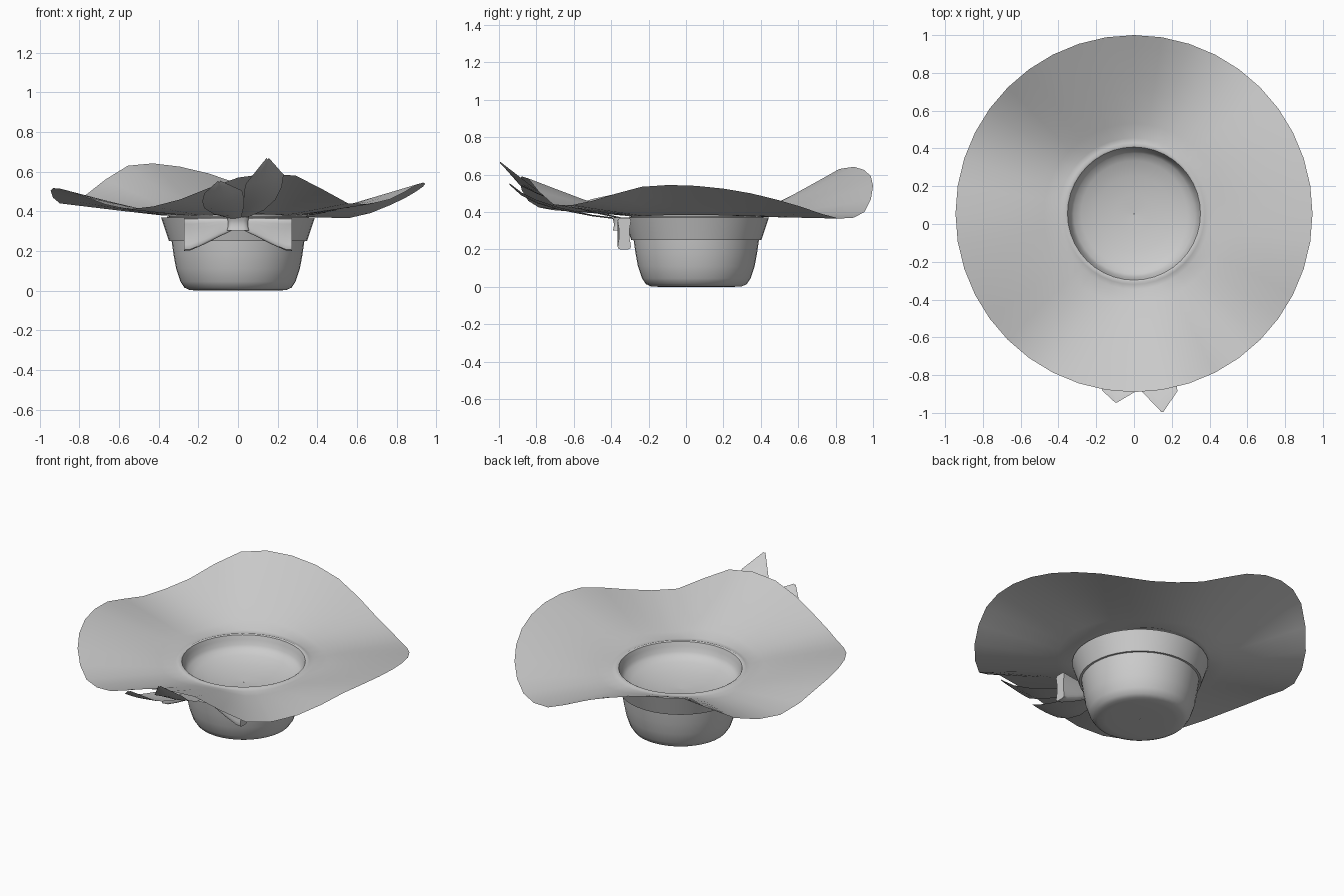
import bpy, bmesh, math
from mathutils import Vector

if "Cube" in bpy.data.objects:
    bpy.data.objects.remove(bpy.data.objects["Cube"])

SIDES = 40
CY = 0.055          # crown axis sits a little behind the origin


def finish(name, verts, faces, angle=40):
    me = bpy.data.meshes.new(name)
    me.from_pydata([tuple(v) for v in verts], [], faces)
    bm = bmesh.new()
    bm.from_mesh(me)
    bmesh.ops.recalc_face_normals(bm, faces=bm.faces)
    bm.to_mesh(me)
    bm.free()
    ob = bpy.data.objects.new(name, me)
    bpy.context.collection.objects.link(ob)
    bpy.ops.object.select_all(action='DESELECT')
    ob.select_set(True)
    bpy.context.view_layer.objects.active = ob
    bpy.ops.object.shade_smooth_by_angle(angle=math.radians(angle))
    return ob


def loft(name, rings, closed=True, caps=False, angle=40):
    n = len(rings[0])
    verts = [v for r in rings for v in r]
    faces = []
    for i in range(len(rings) - 1):
        for j in range(n if closed else n - 1):
            k = (j + 1) % n
            faces.append((i*n + j, i*n + k, (i+1)*n + k, (i+1)*n + j))
    if caps:
        faces.append(tuple(range(n)))
        faces.append(tuple((len(rings) - 1)*n + j for j in range(n)))
    return finish(name, verts, faces, angle)


def circle(r, z):
    pts = []
    for j in range(SIDES):
        a = 2*math.pi*j/SIDES
        pts.append(Vector((r*math.cos(a), CY + r*math.sin(a), z)))
    return pts


# Wavy brim: outer edge height every 18 degrees from +x, smoothed to 40 points
edge = [.54, .50, .43, .365, .40, .54, .625, .63, .485, .44,
        .505, .515, .47, .41, .46, .57, .58, .44, .46, .535]
heights = []
for i in range(20):
    a, b, c, d = (edge[(i + k) % 20] for k in (-1, 0, 1, 2))
    heights += [b, (9*(b + c) - a - d)/16]
rings = [circle(.352, .385), circle(.362, .39), circle(.375, .385)]
for t in (.07, .2, .35, .5, .65, .8, .9, 1):
    ring = circle(.36 + (.945 - .36)*t, 0)
    for v, h in zip(ring, heights):
        v.z = .375 + (h - .375)*t**1.05
    rings.append(ring)
loft("brim", rings, angle=60)

# Upturned crown
profile = [(.36, .375), (.345, .35), (.335, .25), (.325, .18), (.312, .11),
           (.29, .045), (.27, .015), (.245, .003), (.2, 0), (.1, 0), (.002, 0)]
loft("crown", [circle(r, z) for r, z in profile], angle=60)

# Shallow bowl-shaped lining inside the opening
lining = [(.352, .385), (.344, .36), (.335, .33), (.32, .31), (.28, .29),
          (.2, .268), (.1, .254), (.002, .25)]
loft("lining", [circle(r, z) for r, z in lining], angle=60)

# Ribbon band around the crown
loft("ribbon_band", [circle(.335, .25), circle(.348, .25), circle(.388, .37), circle(.36, .37)],
     angle=30)


# Bow loops, mirrored left and right, pinched at mid height
def loop_section(x, y, z, ry, rz, waist, n=20):
    pts = []
    for j in range(n):
        a = 2*math.pi*(j + .5)/n
        c, s = math.cos(a), math.sin(a)
        u = math.copysign(abs(c)**.4, c)
        w = math.copysign(abs(s)**.6, s)
        pts.append(Vector((x, y + ry*u*(1 - waist*(1 - w*w)), z + rz*w)))
    return pts


sections = [(.03, -.345, .333, .022, .030, 0), (.09, -.342, .320, .028, .046, .1),
            (.17, -.337, .299, .036, .066, .25), (.24, -.332, .285, .044, .082, .4),
            (.272, -.330, .284, .048, .084, .45)]
for side, label in ((1, "right"), (-1, "left")):
    loft("bow_loop_" + label, [loop_section(side*x, *rest) for x, *rest in sections],
         caps=True, angle=45)


# Pinched knot
def knot_ring(z, w, d, n=12):
    pts = []
    for j in range(n):
        a = 2*math.pi*(j + .5)/n
        c, s = math.cos(a), math.sin(a)
        pts.append(Vector((w*math.copysign(abs(c)**.5, c),
                           -.355 + d*math.copysign(abs(s)**.5, s), z)))
    return pts


knot = [(.302, .057, .036), (.32, .052, .032), (.336, .05, .031),
        (.352, .052, .033), (.372, .057, .042)]
loft("bow_knot", [knot_ring(*k) for k in knot], caps=True, angle=50)


# Ribbon tails: rows of (left x, right x, y, left z, right z) ending in a point
def tail(name, rows):
    rings = []
    for x0, x1, y, z0, z1 in rows:
        rings.append([Vector((x0 + (x1 - x0)*s, y,
                              z0 + (z1 - z0)*s - .008*math.sin(math.pi*s)))
                      for s in (0, .25, .5, .75, 1)])
    loft(name, rings, closed=False, angle=60)


tail("ribbon_tail_right", [(-.02, .05, -.34, .37, .37), (.01, .13, -.50, .405, .405),
                           (.03, .19, -.68, .455, .46), (.03, .22, -.80, .50, .52),
                           (.04, .23, -.885, .54, .585), (.145, .155, -.995, .67, .67)])
tail("ribbon_tail_left", [(-.05, .02, -.34, .365, .365), (-.12, .02, -.50, .385, .385),
                          (-.17, .03, -.68, .415, .425), (-.18, .03, -.80, .45, .465),
                          (-.17, .02, -.88, .49, .505), (-.10, -.09, -.945, .555, .555)])
